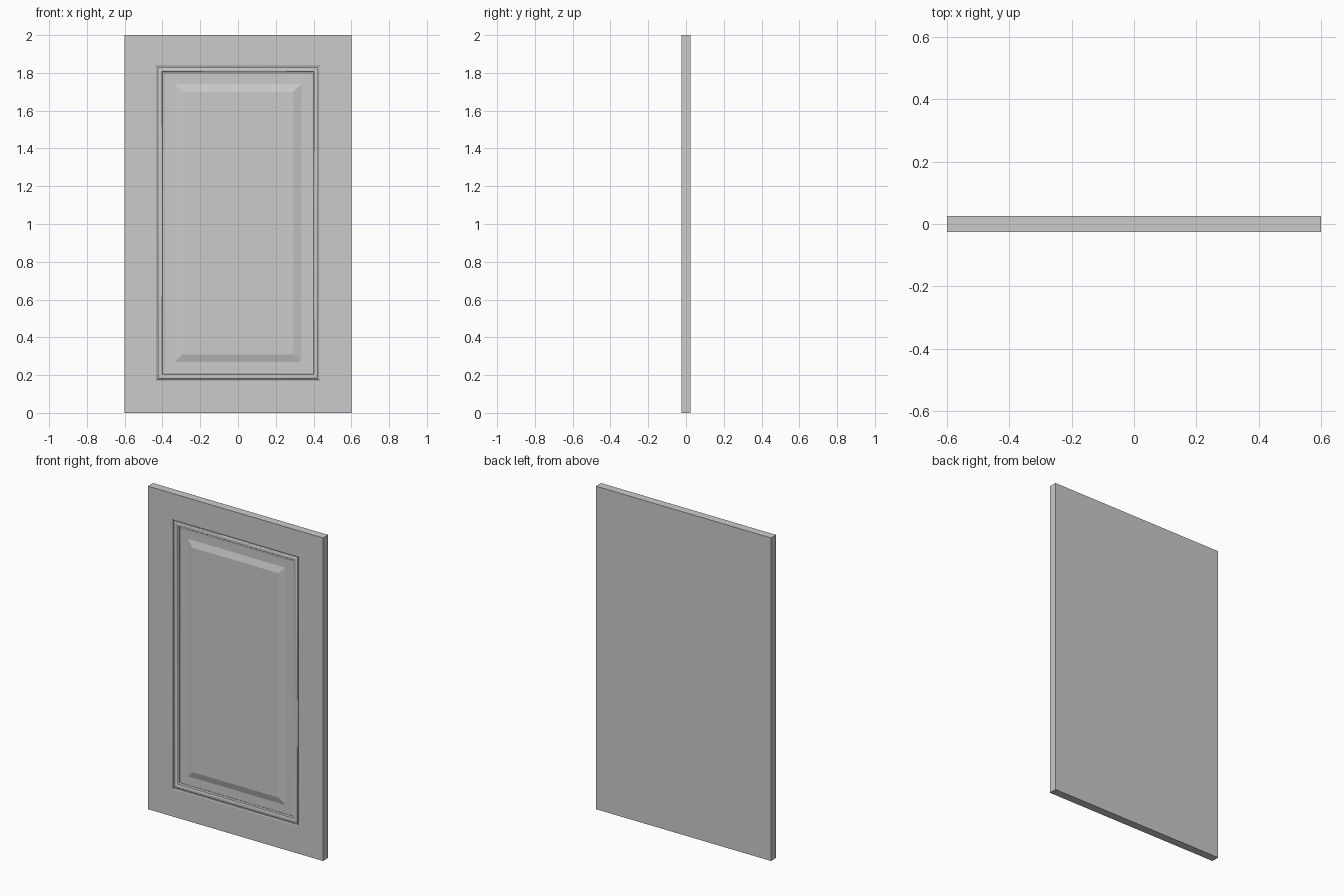
import bpy, bmesh, math

if "Cube" in bpy.data.objects:
    bpy.data.objects.remove(bpy.data.objects["Cube"])

W, H, T = 0.6, 1.0, 0.025   # half width, half height, half thickness


def rect_loft(name, profile, closed=False, zc=1.005):
    """Sweep (inset, y) points round the door as mitred rectangles.
    closed=True joins last ring to first, otherwise both ends are capped."""
    bm = bmesh.new()
    rings = []
    for inset, y in profile:
        a, b = W - inset, H - inset
        c = zc if inset > 0.05 else 1.0
        rings.append([bm.verts.new((sx * a, y, c + sz * b))
                      for sx, sz in ((-1, -1), (1, -1), (1, 1), (-1, 1))])
    pairs = list(zip(rings, rings[1:]))
    if closed:
        pairs.append((rings[-1], rings[0]))
    else:
        bm.faces.new(rings[0])
        bm.faces.new(rings[-1])
    for r, s in pairs:
        for i in range(4):
            j = (i + 1) % 4
            bm.faces.new((r[i], r[j], s[j], s[i]))
    bmesh.ops.recalc_face_normals(bm, faces=bm.faces)
    me = bpy.data.meshes.new(name)
    bm.to_mesh(me)
    bm.free()
    ob = bpy.data.objects.new(name, me)
    bpy.context.collection.objects.link(ob)
    return ob


def arc(c, y, r, depth, n=8):
    """Half-round bump facing the front."""
    return [(c - r * math.cos(math.pi * i / n),
             y - depth * math.sin(math.pi * i / n)) for i in range(n + 1)]


FLOOR = -0.012

# Door frame with flat back and a rectangular recess in the front
rect_loft("door_frame", [(0, T), (0, -T), (0.165, -T), (0.170, -0.022),
                         (0.171, FLOOR)])

# Rounded moulding lining the recess, with a small step on its inner side
bead = arc(0.188, -0.018, 0.012, 0.006)
moulding = rect_loft("recess_moulding",
                     [(0.1705, FLOOR + 0.002), (0.1705, -0.016), (0.176, -0.016)]
                     + bead + [(0.205, -0.018), (0.210, -0.015),
                               (0.210, FLOOR + 0.002)], closed=True)

# Raised centre panel with bevelled border
rect_loft("raised_panel", [(0.262, FLOOR + 0.002), (0.265, FLOOR),
                           (0.305, -0.024)])

# Smooth only the rounded bead
bpy.context.view_layer.objects.active = moulding
moulding.select_set(True)
bpy.ops.object.shade_smooth_by_angle(angle=math.radians(35))
